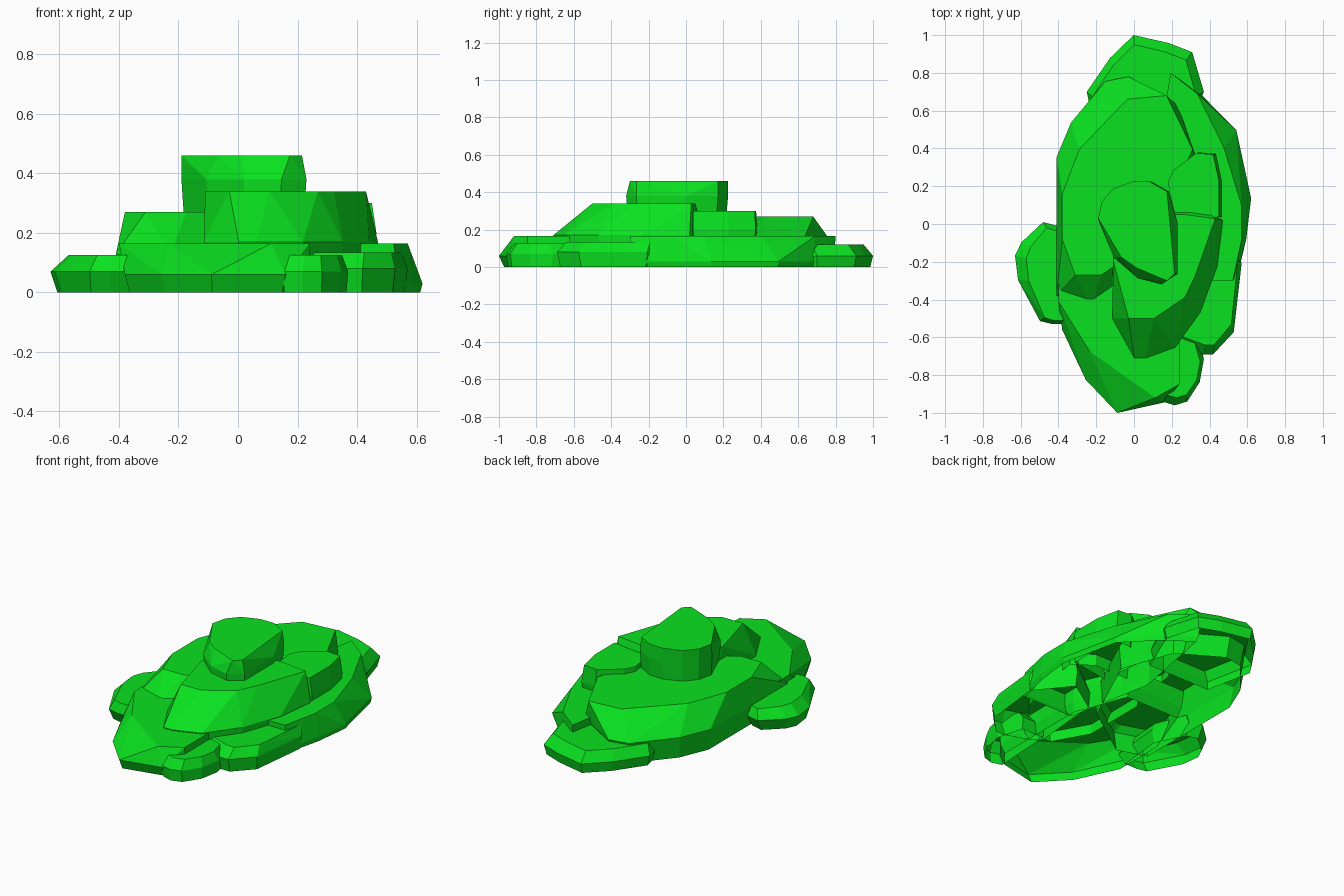
import bpy, bmesh

cube = bpy.data.objects.get("Cube")
if cube:
    bpy.data.objects.remove(cube, do_unlink=True)

green = bpy.data.materials.new("moss_green")
green.use_nodes = True
green.diffuse_color = (.003, .76, .014, 1)
green.node_tree.nodes["Principled BSDF"].inputs["Base Color"].default_value = green.diffuse_color


def add_ring(bm, outline, box, z, scale=1):
    """Lay an outline, given in tenths of its box, in a box of left, right, front and back."""
    left, right, front, back = box
    for u, v in outline:
        u = .5 + (u / 10 - .5) * scale
        v = .5 + (v / 10 - .5) * scale
        bm.verts.new((left + (right - left) * u, front + (back - front) * v, z))


def rock(name, body, crown, waist, top, outline, crown_outline=None, foot=0, shrink=.95):
    """Faceted slab with a foot, a wide waist and a flat crown, open underneath."""
    bm = bmesh.new()
    add_ring(bm, outline, body, foot, shrink)
    add_ring(bm, outline, body, waist)
    add_ring(bm, crown_outline or outline, crown, top)
    hull = bmesh.ops.convex_hull(bm, input=bm.verts[:])
    loose = {v for v in hull["geom_interior"] + hull["geom_unused"]
             if isinstance(v, bmesh.types.BMVert)}
    bmesh.ops.delete(bm, geom=list(loose), context='VERTS')
    bmesh.ops.recalc_face_normals(bm, faces=bm.faces[:])
    bmesh.ops.dissolve_limit(bm, angle_limit=.06, verts=bm.verts[:], edges=bm.edges[:])
    # remove the hidden underside
    under = [f for f in bm.faces if all(v.co.z < foot + .002 for v in f.verts)]
    bmesh.ops.delete(bm, geom=under, context='FACES')
    mesh = bpy.data.meshes.new(name)
    bm.to_mesh(mesh)
    bm.free()
    mesh.materials.append(green)
    bpy.context.collection.objects.link(bpy.data.objects.new(name, mesh))


# Ground layer
rock("front_slab", body=(-.38, .24, -1, .1), crown=(-.4, .24, -.92, .1),
     waist=.06, top=.165,
     outline=[(0, 4), (2, 1.6), (4.7, 0), (8.7, .5), (10, 1.4), (10, 7), (8, 10), (2, 10), (0, 7)],
     crown_outline=[(0, 5), (2.6, 2.4), (8, 0), (10, .7), (10, 7), (8, 10), (2, 10), (0, 7)])
rock("front_pebble", body=(.15, .37, -.96, -.55), crown=(.17, .35, -.92, -.6),
     waist=.07, top=.125,
     outline=[(0, .5), (3, 0), (6, .5), (9, 3), (10, 6), (8, 10), (1, 10)])
rock("left_front_slab", body=(.15, .57, -.69, 0), crown=(.2, .55, -.64, 0),
     waist=.08, top=.135,
     outline=[(0, 1.3), (2, .6), (5, 0), (6.4, 0), (9, 1.7), (9.5, 5), (10, 7), (6, 10), (1, 8)])
rock("left_long_slab", body=(.1, .62, -.3, .79), crown=(.1, .57, -.3, .8),
     waist=.03, top=.165, shrink=.97,
     outline=[(2, 10), (5, 9), (8.5, 7.3), (10, 4), (9.5, 2), (8.5, 0), (2, 0), (0, 5)],
     crown_outline=[(2, 10), (5, 9), (8, 6.4), (10, 3.6), (10, 2), (9, 0), (2, 0), (0, 5)])
rock("back_slab", body=(-.25, .37, .4, 1), crown=(-.22, .33, .4, .95),
     waist=.06, top=.12,
     outline=[(4, 10), (7, 9.3), (9, 8.5), (10, 5), (8, 0), (1, 0), (0, 5), (2, 8)])
rock("right_pebble", body=(-.63, -.3, -.53, .01), crown=(-.57, -.33, -.51, -.02),
     waist=.07, top=.125, shrink=.86,
     outline=[(0, 6.7), (.5, 4.3), (4, .3), (6, 0), (9, 0), (10, 6), (7, 9.6), (4.5, 10), (1, 8)])

# Middle layer
rock("back_boulder", body=(-.41, .35, -.44, .78), crown=(-.38, .31, -.27, .68),
     waist=.13, top=.27,
     outline=[(0, .5), (2.4, 0), (7, 2), (10, 6), (8.5, 8.7), (7, 9.3), (5, 10), (3.4, 9.8),
              (1, 8), (0, 6.5)],
     crown_outline=[(1, 0), (3, 0), (7, 2), (10, 7), (8, 10), (5, 9.8), (3.7, 8), (1.3, 7),
                    (0, 4.5), (0, 2)])
rock("front_boulder", body=(-.115, .47, -.71, .1), crown=(-.11, .43, -.5, .05),
     waist=.17, top=.34, foot=.1, shrink=.98,
     outline=[(0, 2.6), (2, 0), (3, 0), (5.7, .7), (8, 3), (9.5, 6), (10, 9), (8, 10),
              (2, 10), (0, 7.5)],
     crown_outline=[(0, 5.6), (1.5, 0), (4, 0), (7, 2), (8, 4), (10, 9.6), (7, 10), (1, 10)])
rock("left_boulder", body=(.15, .465, 0, .38), crown=(.15, .45, 0, .375),
     waist=.2, top=.3, foot=.1,
     outline=[(1, 6), (2, 7.6), (6, 10), (9, 9.8), (10, 6), (10, 1), (2, 0)])

# Crowning stone
rock("top_stone", body=(-.19, .23, -.32, .225), crown=(-.19, .215, -.3, .225),
     waist=.38, top=.46, foot=.22,
     outline=[(0, 6.3), (.5, 8), (2, 9.3), (4.5, 10), (6.7, 10), (9, 9), (10, 6), (10, 1),
              (8, 0), (5, .6), (2, 2.6)],
     crown_outline=[(0, 6.3), (.5, 8), (2, 9.3), (4.5, 10), (6.7, 10), (9, 9), (9, 6), (10, .7),
                    (9, 0), (5, 1.3), (3, 2.4)])
